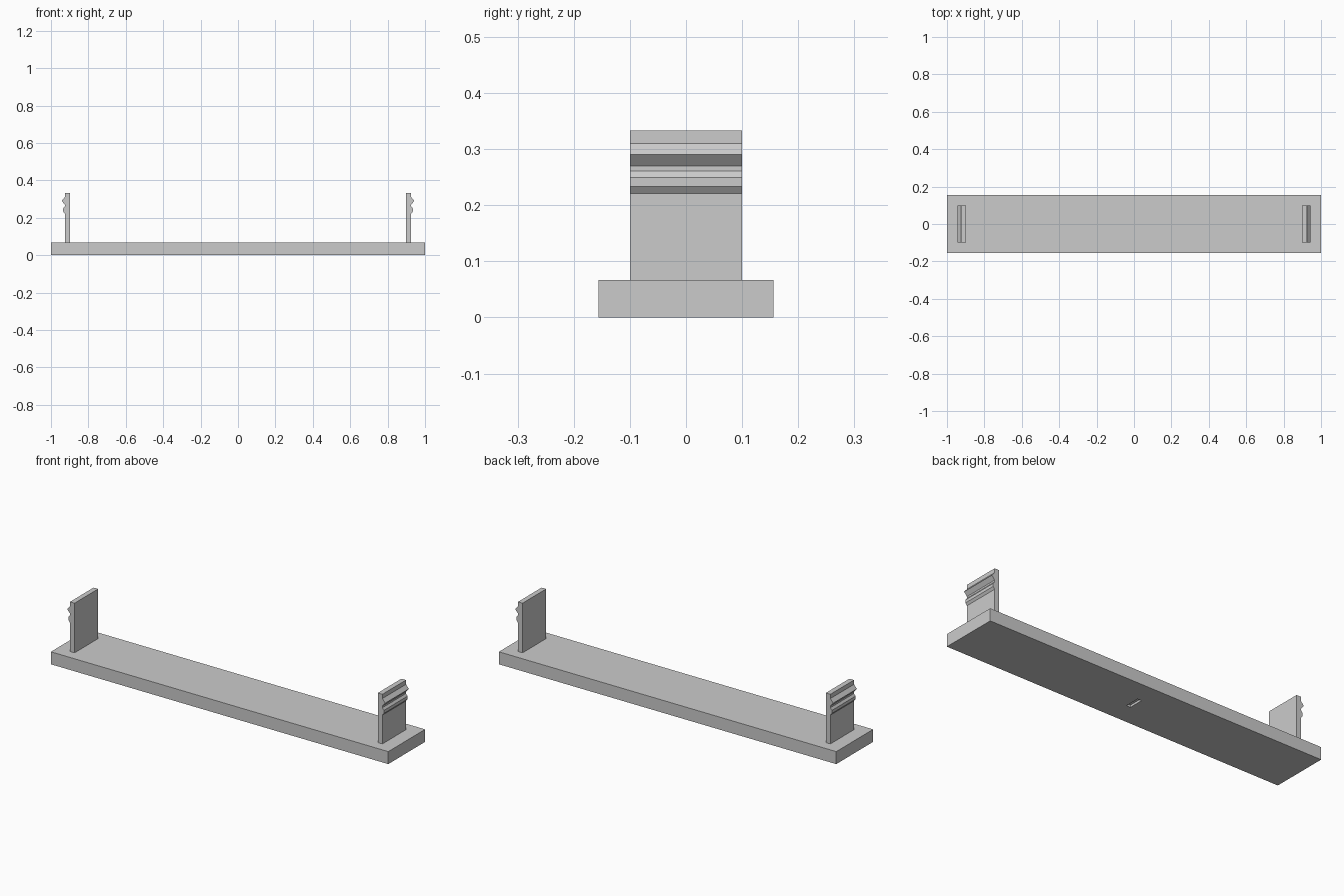
import bpy
import bmesh

cube = bpy.data.objects.get("Cube")
if cube:
    bpy.data.objects.remove(cube, do_unlink=True)

# Single plain grey
grey = bpy.data.materials.new("plain grey")
grey.use_nodes = True
color = (0.6, 0.6, 0.6, 1)
grey.diffuse_color = color
grey.node_tree.nodes["Principled BSDF"].inputs["Base Color"].default_value = color


def extrude_profile(name, points, half_depth):
    """Extrude a closed x-z outline symmetrically along y."""
    bm = bmesh.new()
    face = bm.faces.new([bm.verts.new((x, -half_depth, z)) for x, z in points])
    result = bmesh.ops.extrude_face_region(bm, geom=[face])
    moved = [v for v in result["geom"] if isinstance(v, bmesh.types.BMVert)]
    bmesh.ops.translate(bm, verts=moved, vec=(0, 2 * half_depth, 0))
    bmesh.ops.recalc_face_normals(bm, faces=bm.faces)
    mesh = bpy.data.meshes.new(name)
    bm.to_mesh(mesh)
    bm.free()
    mesh.materials.append(grey)
    obj = bpy.data.objects.new(name, mesh)
    bpy.context.collection.objects.link(obj)
    return obj


def rectangle(half_width, bottom, top):
    return [(-half_width, bottom), (half_width, bottom),
            (half_width, top), (-half_width, top)]


BASE_TOP = 0.067

# Long base slab with a small slot in its underside
base = extrude_profile("base", rectangle(1, 0, BASE_TOP), 0.156)
cutter = extrude_profile("slot_cutter", rectangle(0.012, -0.02, 0.012), 0.04)
cutter.hide_render = True
cutter.hide_viewport = True
slot = base.modifiers.new("underside slot", "BOOLEAN")
slot.operation = "DIFFERENCE"
slot.solver = "EXACT"
slot.object = cutter

# Upright clips: pointed upper ridge and bevelled lower ridge on the outer face
INNER, OUTER = 0.899, 0.926
clip = [
    (INNER, BASE_TOP), (OUTER, BASE_TOP),
    (OUTER, 0.221), (0.935, 0.233), (0.935, 0.249), (OUTER, 0.261),
    (OUTER, 0.27), (0.943, 0.29), (OUTER, 0.31),
    (OUTER, 0.333), (INNER, 0.333),
]
for name, side in (("left_clip", 1), ("right_clip", -1)):
    extrude_profile(name, [(side * x, z) for x, z in clip], 0.1)
